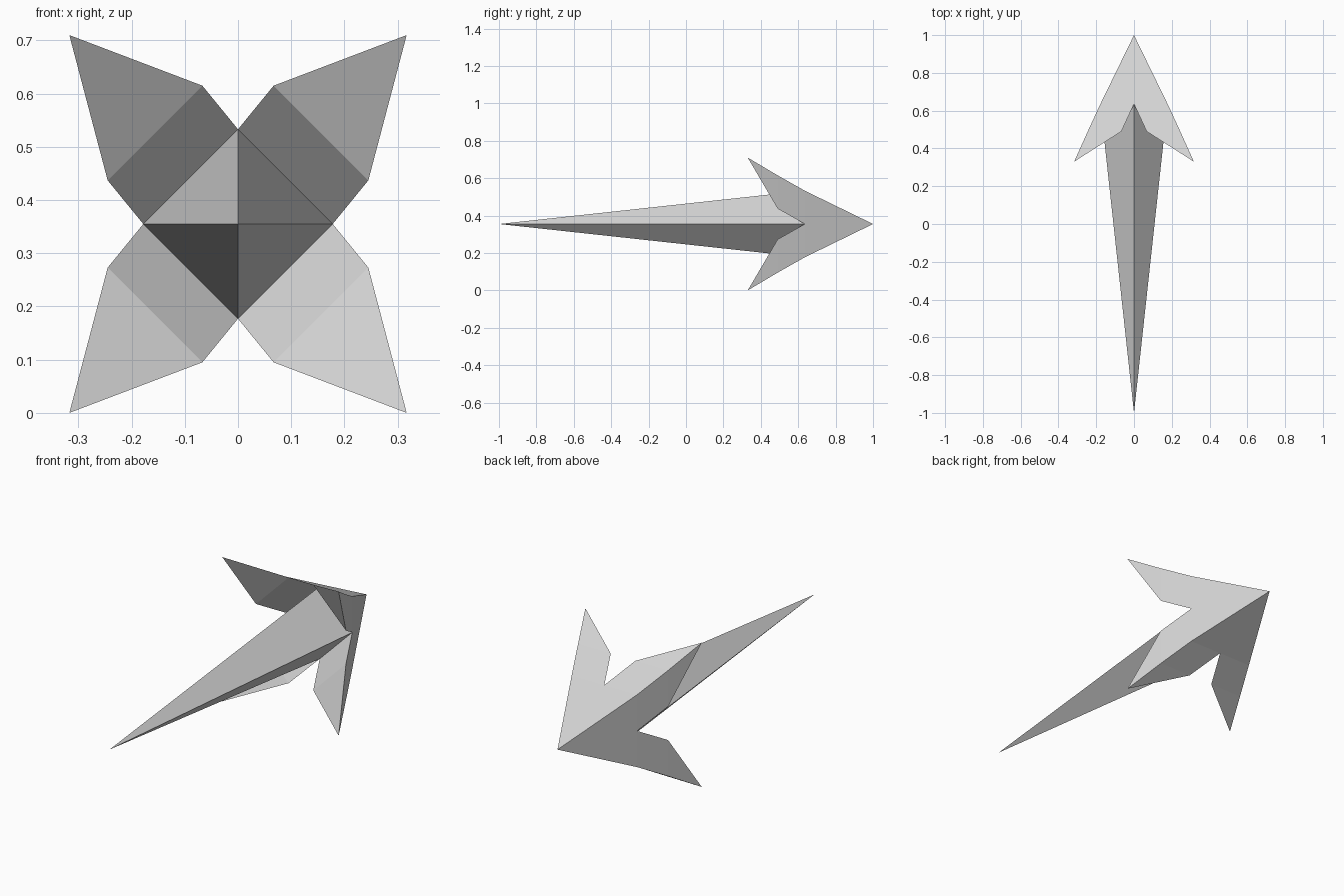
import bpy, bmesh
from mathutils import Vector

cube = bpy.data.objects.get("Cube")
if cube:
    bpy.data.objects.remove(cube, do_unlink=True)

grey = bpy.data.materials.new("plain grey")
grey.use_nodes = True
colour = (0.65, 0.65, 0.65, 1)
grey.diffuse_color = colour
grey.node_tree.nodes["Principled BSDF"].inputs["Base Color"].default_value = colour

MID = 0.355    # height of the long axis
HALF = 0.178   # half width where head and shaft meet
JOIN = 0.635   # depth of that joint


def loft(name, rings, apex):
    """Skin open rings one after another and close them to a point."""
    bm = bmesh.new()
    lift = Vector((0, 0, MID))
    loops = [[bm.verts.new(Vector(p) + lift) for p in ring] for ring in rings]
    point = bm.verts.new(Vector(apex) + lift)
    n = len(rings[0])
    for i in range(n):
        j = (i + 1) % n
        for a, b in zip(loops, loops[1:]):
            bm.faces.new((a[i], a[j], b[j], b[i]))
        bm.faces.new((loops[-1][i], loops[-1][j], point))
    bmesh.ops.recalc_face_normals(bm, faces=bm.faces)
    mesh = bpy.data.meshes.new(name)
    bm.to_mesh(mesh)
    bm.free()
    mesh.materials.append(grey)
    obj = bpy.data.objects.new(name, mesh)
    bpy.context.collection.objects.link(obj)


# Long shaft: diamond section tapering to the front point
diamond = [(HALF, JOIN, 0), (0, JOIN, HALF), (-HALF, JOIN, 0), (0, JOIN, -HALF)]
loft("shaft", [diamond], (0, -1, 0))

# Head: square pyramid pointing backwards
square = [(x * HALF, JOIN, z * HALF) for x, z in ((1, 1), (-1, 1), (-1, -1), (1, -1))]
loft("head", [square], (0, 1, 0))

# Four swept barbs growing from the corners of the head
for side, sx in (("left", 1), ("right", -1)):
    for level, sz in (("upper", 1), ("lower", -1)):
        root = [Vector((0, JOIN, sz * HALF)),
                Vector((sx * HALF, JOIN, sz * HALF)),
                Vector((sx * HALF, JOIN, 0))]
        sweep = Vector((sx * 0.067, -0.145, sz * 0.082))
        middle = [p + sweep for p in root]
        loft(f"{level}_{side}_barb", [root, middle], (sx * 0.317, 0.33, sz * MID))
